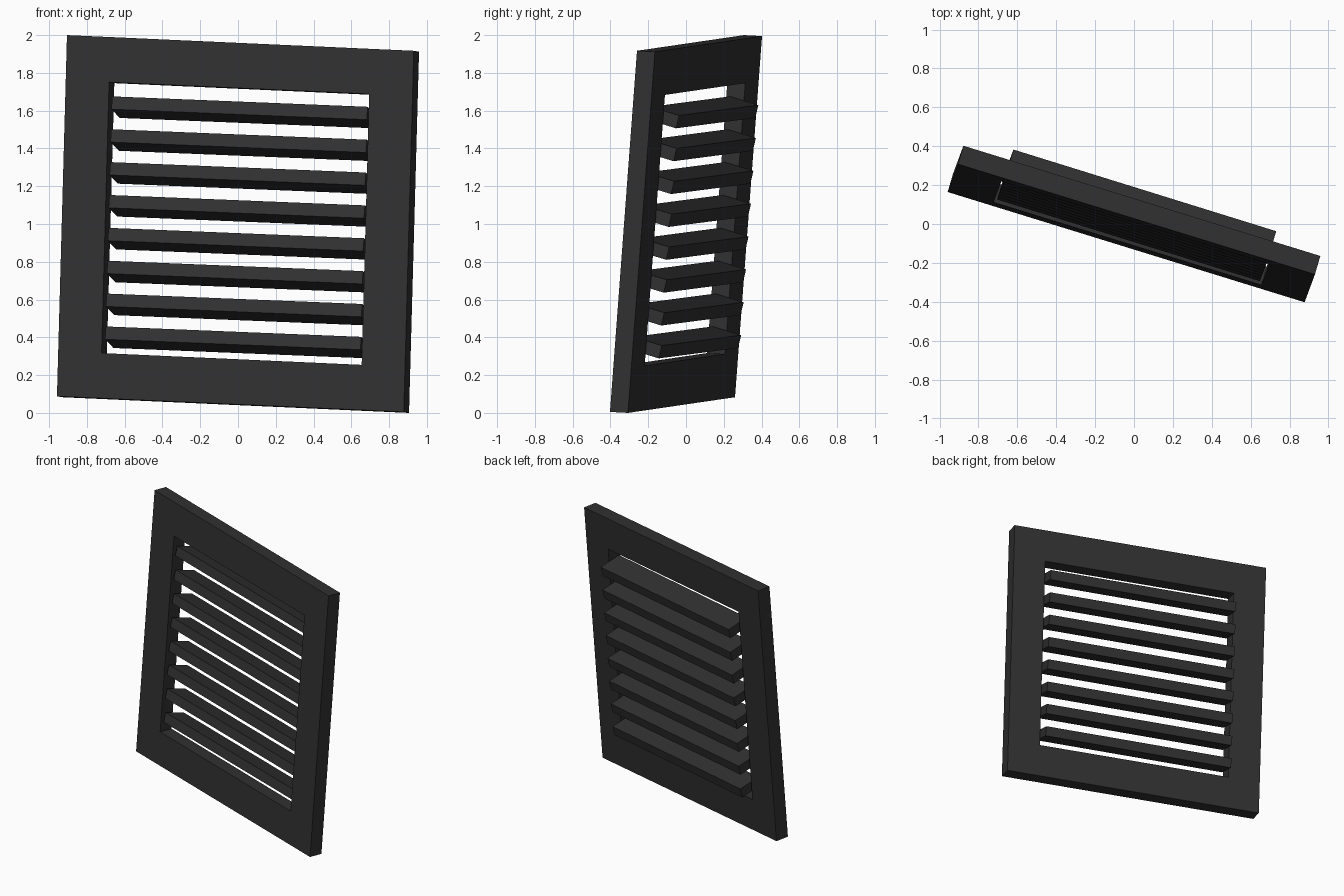
import bpy, bmesh
from mathutils import Vector, Matrix

if "Cube" in bpy.data.objects:
    bpy.data.objects.remove(bpy.data.objects["Cube"])

# Leaning panel axes: full width, depth and height vectors
U = Vector((1.836, -0.567, -0.083))
N = Vector((0.028, 0.095, -0.005))
V = Vector((0.053, 0.143, 1.912))

dark = bpy.data.materials.new("dark_paint")
dark.diffuse_color = (0.03, 0.03, 0.03, 1)
dark.use_nodes = True
dark.node_tree.nodes["Principled BSDF"].inputs["Base Color"].default_value = dark.diffuse_color


def axes_matrix(a, b, c, origin):
    m = Matrix((a, b, c)).transposed().to_4x4()
    m.translation = origin
    return m


def finish(name, bm):
    bmesh.ops.recalc_face_normals(bm, faces=bm.faces)
    mesh = bpy.data.meshes.new(name)
    bm.to_mesh(mesh)
    bm.free()
    mesh.materials.append(dark)
    obj = bpy.data.objects.new(name, mesh)
    bpy.context.collection.objects.link(obj)
    return obj


# Frame: square ring with a rectangular profile, swept round four corners
bm = bmesh.new()
profile = [(0.5, -0.5), (0.5, 0.5), (0.375, 0.5), (0.375, -0.5)]
corners = [(-1, -1), (1, -1), (1, 1), (-1, 1)]
rings = [[bm.verts.new((sx * r, d, sz * r)) for r, d in profile] for sx, sz in corners]
for i in range(4):
    a, b = rings[i], rings[(i + 1) % 4]
    for j in range(4):
        k = (j + 1) % 4
        bm.faces.new((a[j], b[j], b[k], a[k]))
bm.transform(axes_matrix(U, N, V, Vector((0, 0, 1))))
finish("frame", bm)

# Louvre slats: sheared boxes sloping down towards the back
width = Vector((1.352, -0.42, -0.055))
depth = Vector((0.045, 0.15, -0.046))
thick = Vector((0.005, 0.016, 0.068))
top_front = Vector((0.0105, 0.023, 1.648))
for i in range(8):
    bm = bmesh.new()
    bmesh.ops.create_cube(bm, size=1)
    centre = top_front + (depth - thick) / 2 - V * 0.091 * i
    bm.transform(axes_matrix(width, depth, thick, centre))
    finish(f"louvre_slat_{i + 1}", bm)
